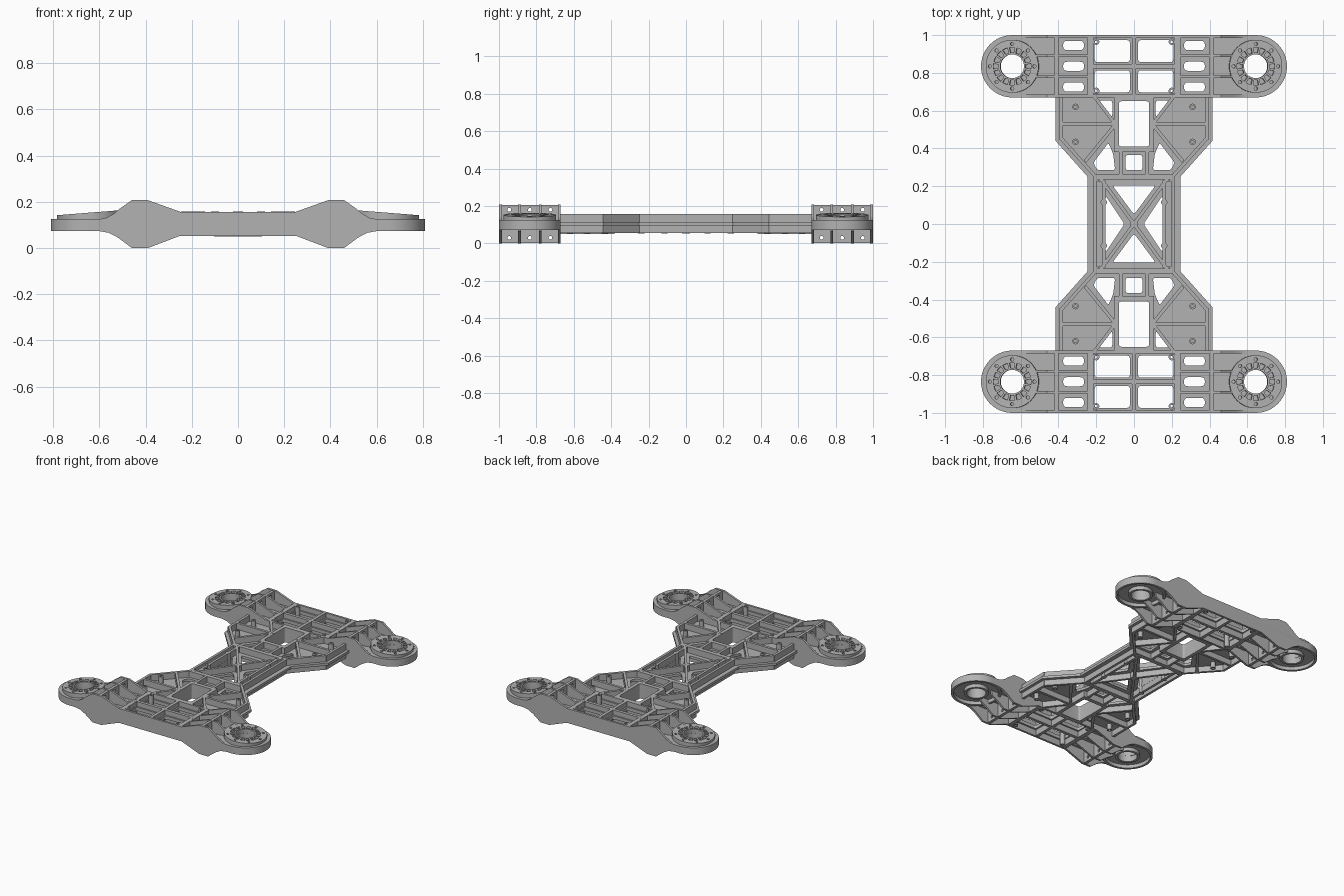
import bpy, bmesh
from math import cos, sin, pi, radians
from mathutils import Matrix, Vector

if "Cube" in bpy.data.objects:
    bpy.data.objects.remove(bpy.data.objects["Cube"])

GREY = (0.45, 0.45, 0.45, 1)
grey = bpy.data.materials.new("grey_plastic")
grey.use_nodes = True
grey.diffuse_color = GREY
grey.node_tree.nodes["Principled BSDF"].inputs["Base Color"].default_value = GREY

AXES = {"Z": Matrix.Identity(4),
        "Y": Matrix.Rotation(pi / 2, 4, "X"),
        "X": Matrix(((0, 0, 1, 0), (1, 0, 0, 0), (0, 1, 0, 0), (0, 0, 0, 1)))}


# ---- helpers ----
def finish(name, bm, mirror=""):
    bmesh.ops.remove_doubles(bm, verts=bm.verts, dist=0.0001)
    bmesh.ops.recalc_face_normals(bm, faces=bm.faces)
    mesh = bpy.data.meshes.new(name)
    bm.to_mesh(mesh)
    bm.free()
    mesh.materials.clear()
    mesh.materials.append(grey)
    mesh.shade_smooth()
    mesh.set_sharp_from_angle(angle=radians(30))
    obj = bpy.data.objects.new(name, mesh)
    bpy.context.collection.objects.link(obj)
    if mirror:
        mod = obj.modifiers.new("Mirror", "MIRROR")
        mod.use_axis = ("X" in mirror, "Y" in mirror, False)
        mod.use_mirror_merge = False
    return obj


def circle(x, y, r, n=32):
    return [(x + r * cos(2 * pi * i / n), y + r * sin(2 * pi * i / n)) for i in range(n)]


def rect(x0, x1, y0, y1):
    return [(x0, y0), (x1, y0), (x1, y1), (x0, y1)]


def rounded(pts, r=0.015):
    out, n = [], len(pts)
    for i in range(n):
        p = Vector(pts[i])
        a = p + (Vector(pts[i - 1]) - p).normalized() * r
        b = p + (Vector(pts[(i + 1) % n]) - p).normalized() * r
        for t in (0, 0.25, 0.5, 0.75, 1):
            out.append(tuple(a * (1 - t) ** 2 + p * 2 * t * (1 - t) + b * t * t))
    return out


def flip(pts, sx, sy):
    return [(x * sx, y * sy) for x, y in pts]


def both(pts):
    return [flip(pts, s, 1) for s in (1, -1)]


def four(pts):
    return [flip(pts, s, t) for s in (1, -1) for t in (1, -1)]


def plate(name, loops, lo, hi, axis="Z", mirror="", post=None):
    """Extrude an outline with holes between lo and hi along an axis."""
    curve = bpy.data.curves.new(name, "CURVE")
    curve.dimensions = "2D"
    curve.fill_mode = "BOTH"
    curve.extrude = (hi - lo) / 2
    for pts in loops:
        s = curve.splines.new("POLY")
        s.points.add(len(pts) - 1)
        for p, (x, y) in zip(s.points, pts):
            p.co = (x, y, 0, 1)
        s.use_cyclic_u = True
    tmp = bpy.data.objects.new(name + "_tmp", curve)
    bpy.context.collection.objects.link(tmp)
    dg = bpy.context.evaluated_depsgraph_get()
    mesh = bpy.data.meshes.new_from_object(tmp.evaluated_get(dg))
    bm = bmesh.new()
    bm.from_mesh(mesh)
    bpy.data.objects.remove(tmp)
    bpy.data.meshes.remove(mesh)
    offset = Vector([(lo + hi) / 2 if a == axis else 0 for a in "XYZ"])
    bm.transform(Matrix.Translation(offset) @ AXES[axis])
    if post:
        bm.transform(post)
    return finish(name, bm, mirror)


def beams(name, segments, width, lo, hi, mirror="", post=None):
    """Upright ribs, each running between two plan points."""
    bm = bmesh.new()
    for x0, y0, x1, y1 in segments:
        a, b = Vector((x0, y0, 0)), Vector((x1, y1, 0))
        d = b - a
        m = (Matrix.Translation((a + b) / 2 + Vector((0, 0, (lo + hi) / 2)))
             @ d.to_track_quat("X", "Z").to_matrix().to_4x4()
             @ Matrix.Diagonal((d.length, width, hi - lo, 1)))
        bmesh.ops.create_cube(bm, size=1, matrix=m)
    if post:
        bm.transform(post)
    return finish(name, bm, mirror)


# ---- main dimensions ----
RX, RY, R = 0.645, 0.835, 0.165      # mount ring centre and outer radius
HOLE = 0.063
ROWS = (0.725, 0.835, 0.945)
LOW, TOP = 0.055, 0.157

# ---- end crossbars: profiled outer walls ----
upper = [(0.25, 0.157), (0.39, 0.207), (0.46, 0.207), (0.51, 0.172), (0.54, 0.147),
         (0.57, 0.131), (0.60, 0.125), (RX, 0.125)]
lower = [(RX, 0.073), (0.60, 0.073), (0.56, 0.066), (0.52, 0.045), (0.46, 0),
         (0.39, 0), (0.25, 0.053)]
half = upper + lower
wall = half + flip(half[::-1], -1, 1)
plate("crossbar_outer_wall", [wall], 0.985, 1.0, "Y", "Y")
plate("crossbar_inner_wall", [wall], 0.67, 0.685, "Y", "Y")

# crossbar floor with windows
end = [(RX + R * sin(a), RY - R * cos(a)) for a in (pi * i / 24 for i in range(25))]
floor = [end + [(-x, 2 * RY - y) for x, y in end]]
floor += both(circle(RX, RY, HOLE))
for y in (0.755, 0.915):
    floor += both(rounded(rect(0.022, 0.208, y - 0.058, y + 0.058)))
for y in ROWS:
    floor += both(rounded(rect(0.265, 0.375, y - 0.024, y + 0.024), 0.02))
plate("crossbar_floor", floor, 0.098, 0.122, mirror="Y")

# lengthwise ribs and gussets between the slots
gusset = [(0.23, LOW), (0.23, TOP)] + upper[:6] + lower[2:]
for i, y in enumerate((0.78, 0.89)):
    plate(f"crossbar_gusset_{i + 1}", [gusset], y - 0.007, y + 0.007, "Y", "XY")
beams("crossbar_middle_rib", [(-0.23, RY, 0.23, RY)], 0.022, LOW, TOP, "Y")
beams("crossbar_centre_rib", [(0, 0.675, 0, 0.99)], 0.022, LOW, TOP, "Y")
beams("crossbar_side_rib", [(0.23, 0.675, 0.23, 0.99)], 0.03, LOW, TOP, "XY")
bolts = [circle(y, z, 0.01, 12) for y in ROWS for z in (0.03, 0.18)]
plate("crossbar_bolt_wall", [rect(0.675, 0.99, 0.002, 0.205)] + bolts, 0.40, 0.42, "X", "XY")

# ---- mount rings at the four ends ----
def ring(name, r0, r1, lo, hi, holes=(), post=None):
    plate(name, [circle(RX, RY, r1, 48), circle(RX, RY, r0, 48), *holes],
          lo, hi, mirror="XY", post=post)


centre = Matrix.Translation((RX, RY, 0.15))
tilt = centre @ Matrix.Rotation(radians(4.5), 4, "Y") @ centre.inverted()
spots = [(RX + 0.118 * cos(a), RY + 0.118 * sin(a)) for a in (pi * i / 4 for i in range(8))]
ring("mount_rim", 0.148, R, 0.073, 0.125)
ring("mount_hub", HOLE, 0.08, 0.073, 0.125)
ring("turntable_outer", 0.1, 0.14, 0.122, 0.153,
     [circle(x, y, 0.009, 12) for x, y in spots], tilt)
ring("turntable_inner", HOLE, 0.072, 0.118, 0.153, post=tilt)
spokes = [(RX + 0.068 * cos(a), RY + 0.068 * sin(a), RX + 0.104 * cos(a), RY + 0.104 * sin(a))
          for a in (pi * (i + 0.5) / 8 for i in range(16))]
beams("turntable_teeth", spokes, 0.011, 0.118, 0.153, "XY", tilt)

# ---- central body: web plate with lightening holes ----
side = [(0.415, -0.68), (0.415, -0.44), (0.245, -0.25),
        (0.245, 0.25), (0.415, 0.44), (0.415, 0.68)]
web = [side + flip(side, -1, -1)]
web += four(rounded([(0.10, 0.285), (0.195, 0.285), (0.215, 0.325), (0.135, 0.43), (0.11, 0.37)]))
web += four(rounded([(0.115, 0.565), (0.185, 0.655), (0.115, 0.655)]))
web += both(rounded([(0.15, -0.15), (0.15, 0.15), (0.05, 0)]))
for s in (1, -1):
    web.append(flip(rounded(rect(-0.08, 0.08, 0.41, 0.65)), 1, s))
    web.append(flip(rounded(rect(-0.045, 0.045, 0.285, 0.365)), 1, s))
    web.append(flip(rounded([(-0.115, 0.205), (0, 0.05), (0.115, 0.205)]), 1, s))
plate("body_web", web, 0.095, 0.113)

# square well through the body
plate("body_well", [rect(-0.105, 0.105, 0.382, 0.675), rounded(rect(-0.08, 0.08, 0.41, 0.65))],
      0.05, TOP, mirror="Y")

# body rails and ribs
rails = [(0.205, 0, 0.205, 0.262), (0.203, 0.25, 0.385, 0.453), (0.385, 0.445, 0.385, 0.675)]
beams("body_rails", rails, 0.018, LOW, TOP, "XY")
ribs = [(0, 0, 0.18, 0.245), (0.1, 0.53, 0.385, 0.53), (0.1, 0.525, 0.26, 0.33),
        (0.1, 0.53, 0.21, 0.675), (0.07, 0.25, 0.07, 0.39), (0.16, 0, 0.16, 0.23)]
beams("body_ribs", ribs, 0.018, LOW, TOP, "XY")
beams("body_cross_ribs", [(-0.205, 0.25, 0.205, 0.25)], 0.03, LOW, TOP, "Y")

# screw bosses at the rib joints
bosses = [(0.185, 0.24), (0.1, 0.53), (0.16, 0.115), (0.31, 0.435), (0.31, 0.62),
          (0.2, 0.965), (0.2, 0.705), (0.23, 0.835)]
for i, (x, y) in enumerate(bosses):
    plate(f"screw_boss_{i + 1}", [circle(x, y, 0.017, 16), circle(x, y, 0.008, 12)],
          LOW - 0.001, TOP + 0.001, mirror="XY")
plate("hub_boss", [circle(0, 0, 0.022, 16), circle(0, 0, 0.008, 12)], LOW - 0.001, TOP + 0.001)
